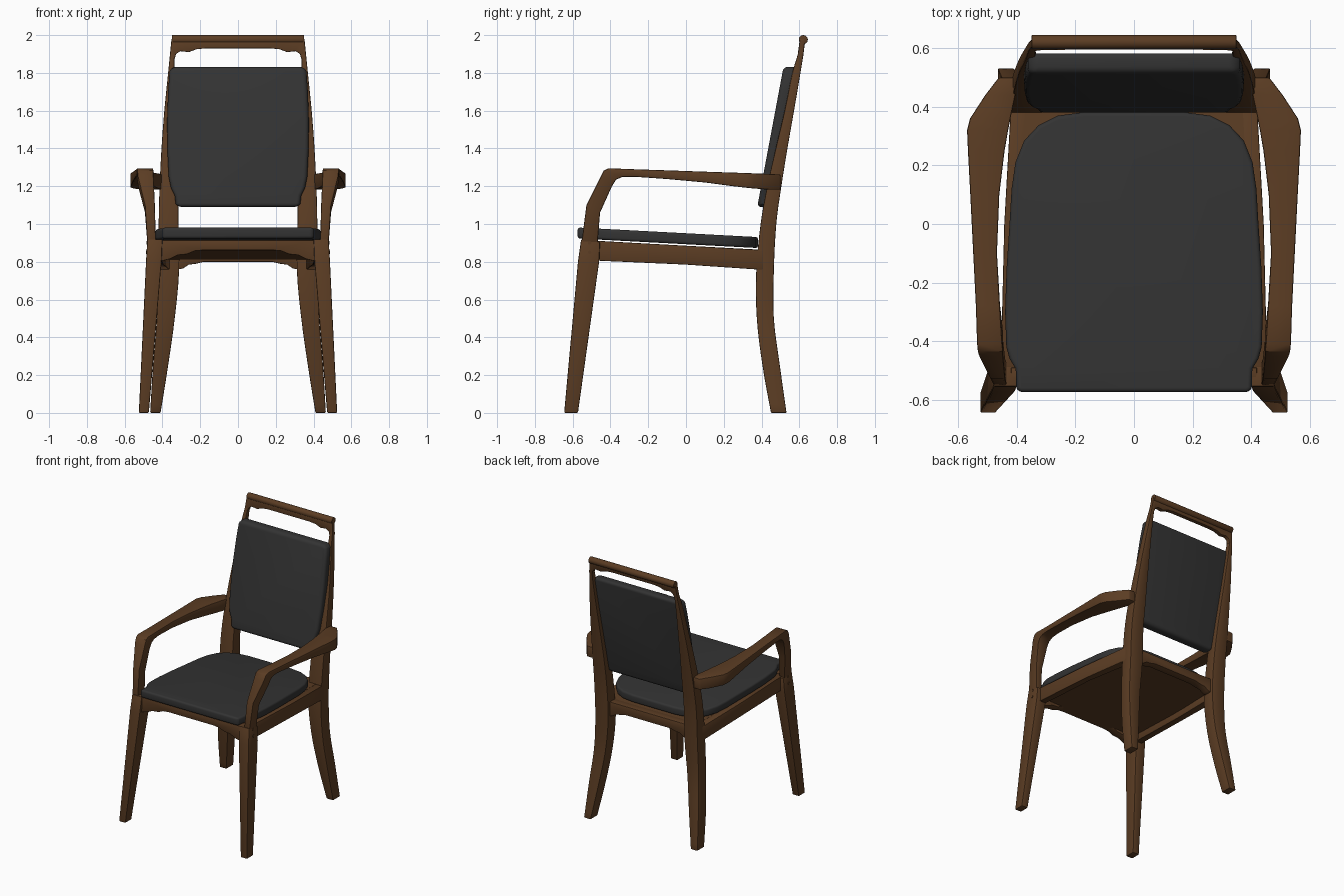
import bpy, bmesh, math

if "Cube" in bpy.data.objects:
    bpy.data.objects.remove(bpy.data.objects["Cube"])


def material(name, rgb):
    m = bpy.data.materials.new(name)
    m.diffuse_color = (*rgb, 1)
    m.use_nodes = True
    m.node_tree.nodes["Principled BSDF"].inputs["Base Color"].default_value = m.diffuse_color
    return m


WOOD = material("walnut brown", (0.105, 0.046, 0.017))
FABRIC = material("charcoal fabric", (0.033, 0.033, 0.033))


def finish(name, bm, mat, bevel=0.006, segments=2, mirror=False, angle=35):
    bmesh.ops.recalc_face_normals(bm, faces=bm.faces)
    me = bpy.data.meshes.new(name)
    bm.to_mesh(me)
    bm.free()
    ob = bpy.data.objects.new(name, me)
    bpy.context.collection.objects.link(ob)
    me.materials.append(mat)
    if bevel:
        b = ob.modifiers.new("bevel", 'BEVEL')
        b.width, b.segments, b.limit_method = bevel, segments, 'ANGLE'
        b.angle_limit = math.radians(40)
    if mirror:
        ob.modifiers.new("mirror", 'MIRROR').use_axis[0] = True
    bpy.ops.object.select_all(action='DESELECT')
    ob.select_set(True)
    bpy.context.view_layer.objects.active = ob
    bpy.ops.object.convert(target='MESH')
    bpy.ops.object.shade_smooth_by_angle(angle=math.radians(angle))
    return ob


def spline(rows, n=4):
    """Catmull-Rom through rows of numbers."""
    out = []
    for i in range(len(rows) - 1):
        p0, p1 = rows[max(i - 1, 0)], rows[i]
        p2, p3 = rows[i + 1], rows[min(i + 2, len(rows) - 1)]
        for k in range(n):
            t = k / n
            out.append([b + 0.5 * t * (c - a + t * (2*a - 5*b + 4*c - d + t * (3*(b - c) + d - a)))
                        for a, b, c, d in zip(p0, p1, p2, p3)])
    return out + [list(rows[-1])]


def bar(name, stations, **kw):
    """Four-sided bar; each station is (y, z) and (y, z) of two edges plus x range."""
    bm = bmesh.new()
    rings = [[bm.verts.new(c) for c in ((x0, ya, za), (x1, ya, za), (x1, yb, zb), (x0, yb, zb))]
             for ya, za, yb, zb, x0, x1 in stations]
    for a, b in zip(rings, rings[1:]):
        for i in range(4):
            j = (i + 1) % 4
            bm.faces.new((a[i], a[j], b[j], b[i]))
    bm.faces.new(rings[0])
    bm.faces.new(rings[-1])
    return finish(name, bm, WOOD, mirror=True, **kw)


def plate(name, half, place, t0, t1, mat, **kw):
    """Symmetric outline (right half given) extruded from t0 to t1, mapped by place(u, v, t)."""
    outline = half + [(-u, v) for u, v in reversed(half) if u > 0]
    bm = bmesh.new()
    a, b = [[bm.verts.new(place(u, v, t)) for u, v in outline] for t in (t0, t1)]
    bm.faces.new(a)
    bm.faces.new(b)
    for i in range(len(a)):
        j = (i + 1) % len(a)
        bm.faces.new((a[i], a[j], b[j], b[i]))
    return finish(name, bm, mat, **kw)


# front legs, splayed and tapered
bar("front_leg", [(-.645, 0, -.572, 0, .472, .525), (-.572, .80, -.46, .80, .405, .487),
                  (-.555, .92, -.455, .905, .40, .48)])

# rear legs run up into the back stiles
bar("rear_leg", spline([
    (.45, 0, .532, 0, .41, .465), (.405, .25, .497, .25, .37, .45), (.375, .5, .465, .5, .335, .43),
    (.372, .75, .465, .75, .312, .42), (.395, 1, .478, 1, .315, .42), (.43, 1.2, .505, 1.2, .318, .415),
    (.475, 1.4, .537, 1.4, .325, .405), (.522, 1.6, .572, 1.6, .332, .39), (.563, 1.8, .606, 1.8, .337, .37),
    (.592, 1.9, .622, 1.9, .335, .36), (.602, 1.98, .63, 1.98, .328, .352)]), bevel=.005)

# arm posts bend over into the flat, outward bowed arms
bar("armrest", [
    (-.553, .90, -.468, .90, .435, .48), (-.527, 1.10, -.455, 1.06, .44, .493),
    (-.452, 1.25, -.392, 1.20, .447, .53), (-.435, 1.283, -.37, 1.235, .447, .534),
    (-.41, 1.295, -.335, 1.25, .45, .536), (-.28, 1.29, -.27, 1.25, .458, .54),
    (-.1, 1.284, -.1, 1.238, .468, .549), (.1, 1.277, .1, 1.22, .46, .559),
    (.25, 1.272, .25, 1.20, .442, .567), (.32, 1.27, .32, 1.192, .43, .57),
    (.36, 1.268, .36, 1.188, .422, .56), (.44, 1.265, .44, 1.182, .405, .508),
    (.50, 1.262, .50, 1.182, .395, .462)])

# seat rails: sides, shaped front and shaped back
bar("side_rail", [(-.49, .912, -.49, .807, .405, .455), (0, .885, 0, .785, .395, .443),
                  (.41, .862, .41, .757, .36, .42)], bevel=.004)
plate("front_rail", [(.42, .915), (.42, .80), (.36, .815), (.32, .835), (.27, .84), (.23, .857), (.18, .862)],
      lambda u, v, t: (u, t, v), -.55, -.49, WOOD, bevel=.004)
plate("rear_rail", [(.34, .865), (.34, .755), (.29, .765), (.26, .785), (.22, .79), (.18, .80)],
      lambda u, v, t: (u, t, v), .385, .445, WOOD, bevel=.004)

# board under the cushion
plate("seat_board", [(.42, -.52), (.37, .42)],
      lambda u, v, t: (u, v, t - .053 * v), .832, .885, WOOD, bevel=0)

# seat cushion, notched around the arm posts and rounded at the back
plate("seat_cushion", [(.392, -.574), (.402, -.56), (.404, -.495), (.425, -.46), (.436, -.42), (.44, -.3),
                       (.435, -.15), (.425, 0), (.418, .12), (.405, .21), (.375, .285), (.325, .338),
                       (.26, .37), (.17, .382)],
      lambda u, v, t: (u, v, t - .053 * v), .893, .951, FABRIC, bevel=.014, segments=4, angle=50)

# back cushion, leaning with the stiles
plate("back_cushion", [(.315, 1.09), (.33, 1.105), (.335, 1.15), (.355, 1.19), (.367, 1.25), (.374, 1.4),
                       (.375, 1.55), (.37, 1.7), (.362, 1.81), (.345, 1.832)],
      lambda u, v, t: (u, .385 + .1875 * (v - 1.1) + t, v), -.006, .064, FABRIC,
      bevel=.022, segments=4, angle=50)

# crest rail: shaped board with a rolled top
plate("crest_board", [(.345, 1.985), (.352, 1.87), (.335, 1.875), (.328, 1.90), (.305, 1.915), (.26, 1.91),
                      (.22, 1.925), (.17, 1.93)],
      lambda u, v, t: (u, .598 + .13 * (v - 1.9) + t, v), -.006, .024, WOOD, bevel=.004)
roll = [(.024 * math.cos(a), .024 * math.sin(a)) for a in (math.tau * i / 20 for i in range(20))]
bm = bmesh.new()
ends = [[bm.verts.new((x, .621 + c, 1.976 + s)) for c, s in roll] for x in (-.35, .35)]
for i in range(20):
    j = (i + 1) % 20
    bm.faces.new((ends[0][i], ends[0][j], ends[1][j], ends[1][i]))
bm.faces.new(ends[0])
bm.faces.new(ends[1])
finish("crest_roll", bm, WOOD, bevel=.003)

# joint plugs on the outside of the front legs
for z in (.85, .90):
    bm = bmesh.new()
    bmesh.ops.create_cone(bm, cap_ends=True, segments=12, radius1=.009, radius2=.009, depth=.012)
    for v in bm.verts:
        x, y, d = v.co
        v.co = (.478 + d + (.90 - z) * .08, -.51 + x, z + y)
    finish("joint_plug", bm, WOOD, bevel=0, mirror=True)
